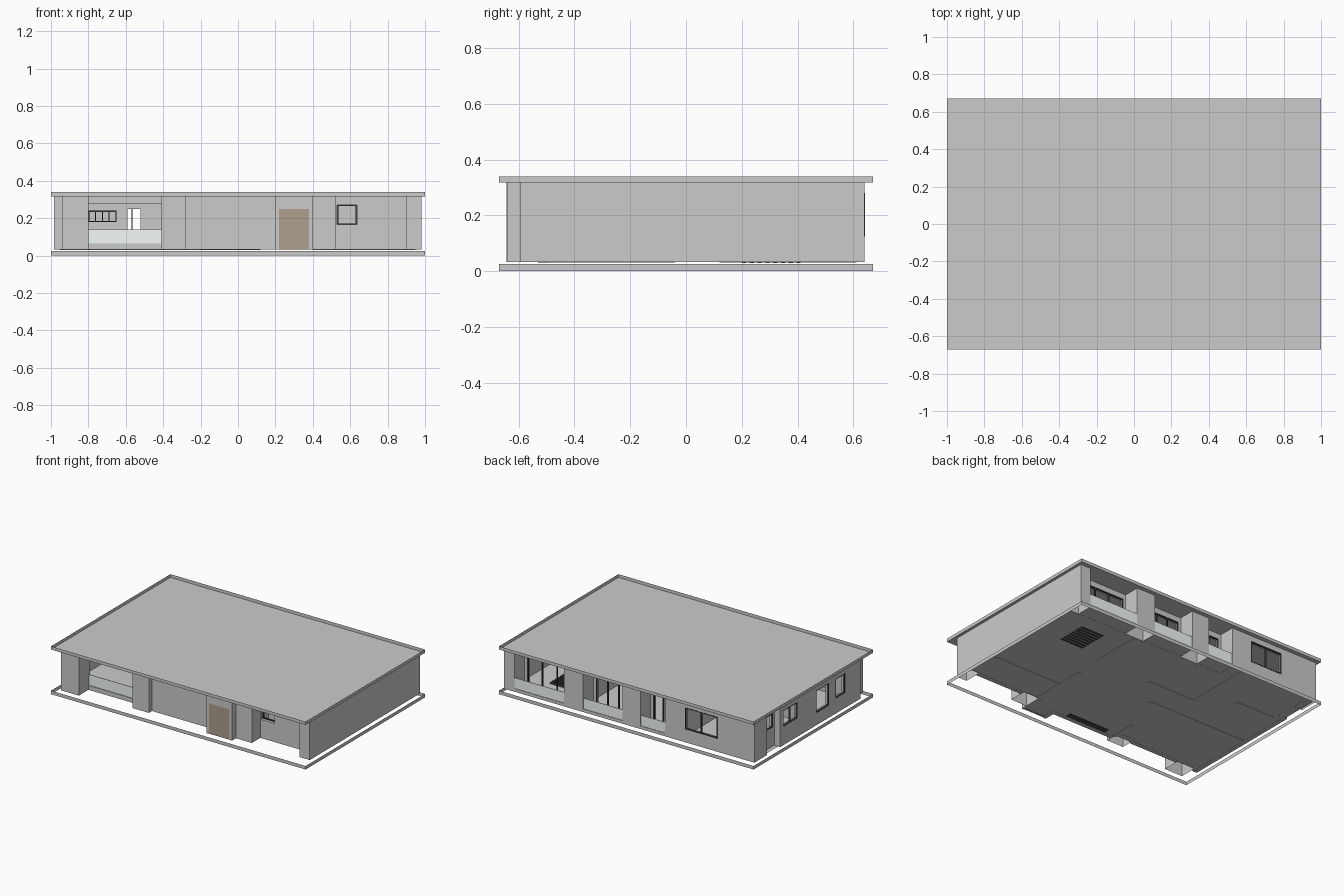
import bpy, bmesh

if "Cube" in bpy.data.objects:
    bpy.data.objects.remove(bpy.data.objects["Cube"])

FLOOR, CEIL = 0.033, 0.317

def material(name, color):
    m = bpy.data.materials.new(name)
    m.diffuse_color = color
    m.use_nodes = True
    m.node_tree.nodes["Principled BSDF"].inputs["Base Color"].default_value = m.diffuse_color
    return m

BROWN = material("door_brown", (0.42, 0.35, 0.27, 1))
DARK = material("frame_dark", (0.06, 0.06, 0.06, 1))
GLASS = material("glass_pale", (0.90, 0.96, 0.94, 1))

def finish(name, bm, mat=None):
    me = bpy.data.meshes.new(name)
    bm.to_mesh(me)
    bm.free()
    ob = bpy.data.objects.new(name, me)
    bpy.context.collection.objects.link(ob)
    if mat:
        me.materials.append(mat)
    return ob

def add_box(bm, x0, x1, y0, y1, z0, z1):
    r = bmesh.ops.create_cube(bm, size=1)
    for v in r["verts"]:
        v.co = ((x0 + x1) / 2 + v.co.x * (x1 - x0),
                (y0 + y1) / 2 + v.co.y * (y1 - y0),
                (z0 + z1) / 2 + v.co.z * (z1 - z0))
    return r["verts"]

def box(name, *b, mat=None):
    bm = bmesh.new()
    add_box(bm, *b)
    return finish(name, bm, mat)

def column(name, x0, x1, y0, y1, z0=FLOOR, z1=CEIL):
    """Hollow tube, open at top and bottom."""
    bm = bmesh.new()
    add_box(bm, x0, x1, y0, y1, z0, z1)
    bm.normal_update()
    bmesh.ops.delete(bm, geom=[f for f in bm.faces if abs(f.normal.z) > 0.5],
                     context='FACES_ONLY')
    return finish(name, bm)

def wall(name, axis, a0, a1, pos, holes=(), thick=0.03, z0=FLOOR):
    """Flat wall along an axis with rectangular holes, given thickness."""
    A = sorted({a0, a1, *[h[i] for h in holes for i in (0, 1)]})
    Z = sorted({z0, CEIL, *[h[i] for h in holes for i in (2, 3)]})
    put = lambda a, z: (a, pos, z) if axis == 'x' else (pos, a, z)
    bm = bmesh.new()
    for p, q in zip(A, A[1:]):
        for r, s in zip(Z, Z[1:]):
            m, n = (p + q) / 2, (r + s) / 2
            if any(h[0] < m < h[1] and h[2] < n < h[3] for h in holes):
                continue
            bm.faces.new([bm.verts.new(put(*c)) for c in ((p, r), (q, r), (q, s), (p, s))])
    bmesh.ops.remove_doubles(bm, verts=bm.verts, dist=1e-5)
    bmesh.ops.recalc_face_normals(bm, faces=bm.faces)
    ob = finish(name, bm)
    mod = ob.modifiers.new("thickness", 'SOLIDIFY')
    mod.thickness, mod.offset = thick, 0
    return ob

def frame(name, axis, hole, pos, panes=2, t=0.006):
    """Dark window frame with equally spaced mullions."""
    a0, a1, z0, z1 = hole
    bars = [(a0, a1, z0, z0 + t), (a0, a1, z1 - t, z1)]
    for i in range(panes + 1):
        a = a0 + (a1 - a0 - t) * i / panes
        bars.append((a, a + t, z0 + t, z1 - t))
    bm = bmesh.new()
    for p, q, r, s in bars:
        if axis == 'x':
            add_box(bm, p, q, pos - t, pos + t, r, s)
        else:
            add_box(bm, pos - t, pos + t, p, q, r, s)
    return finish(name, bm, DARK)

# Roof sheet, parapet band and base band
bm = bmesh.new()
bmesh.ops.create_grid(bm, x_segments=1, y_segments=1, size=1)
for v in bm.verts:
    v.co.y *= 0.67
    v.co.z = CEIL
finish("roof_sheet", bm)
column("roof_parapet", -1, 1, -0.67, 0.67, CEIL, 0.34)
column("base_band", -1, 1, -0.67, 0.67, 0, 0.025)

# Floor pieces, left open below the hollow columns
FLOORS = [(-0.97, 0.97, -0.47, 0.52), (-0.97, -0.28, 0.52, 0.63),
          (-0.09, 0.05, 0.52, 0.52), (-0.28, -0.09, 0.52, 0.63),
          (0.05, 0.36, 0.52, 0.63), (0.51, 0.9, 0.52, 0.63),
          (-0.97, 0.4, -0.52, -0.47), (-0.28, 0.4, -0.565, -0.52),
          (0.2, 0.4, -0.63, -0.565)]
bm = bmesh.new()
for x0, x1, y0, y1 in FLOORS:
    if y1 > y0:
        bm.faces.new([bm.verts.new((x, y, FLOOR + 0.001))
                      for x, y in ((x0, y0), (x1, y0), (x1, y1), (x0, y1))])
finish("floor", bm)

# Hollow columns: front, then back
for i, c in enumerate([(-0.94, -0.8, -0.643, -0.52), (-0.41, -0.28, -0.6, -0.48),
                       (0.4, 0.525, -0.595, -0.47), (0.9, 0.98, -0.595, -0.47),
                       (0.9, 0.98, 0.52, 0.64), (0.36, 0.51, 0.52, 0.64),
                       (-0.09, 0.05, 0.52, 0.64), (-0.985, -0.92, 0.5, 0.64)]):
    column(f"column_{i + 1}", *c)

# Right wall is plain
wall("right_wall", 'y', -0.47, 0.52, 0.965)

# Front walls, entrance and windows
big = (-0.8, -0.41, FLOOR, 0.275)
wall("front_living_wall", 'x', -0.8, -0.41, -0.52, [big])
wall("front_corner_wall", 'x', -0.985, -0.94, -0.535)
box("front_sill", -0.8, -0.41, -0.535, -0.505, FLOOR, 0.064)
box("front_glass_rail", -0.8, -0.41, -0.53, -0.526, 0.064, 0.14, mat=GLASS)
wall("front_middle_wall", 'x', -0.28, 0.2, -0.55)
door = (0.22, 0.38, FLOOR, 0.25)
wall("entrance_wall", 'x', 0.2, 0.4, -0.625, [door])
wall("entrance_left_side", 'y', -0.61, -0.535, 0.215)
wall("entrance_right_side", 'y', -0.61, -0.48, 0.385)
box("front_door", 0.22, 0.38, -0.637, -0.62, FLOOR, 0.25, mat=BROWN)
small = (0.53, 0.635, 0.165, 0.27)
wall("front_room_wall", 'x', 0.525, 0.9, -0.485, [small])
frame("front_room_window", 'x', small, -0.475, 1)

# Back wall with window, then three recessed balconies
bw = (-0.694, -0.44, 0.125, 0.28)
wall("back_wall", 'x', -0.92, -0.285, 0.625, [bw])
frame("back_window", 'x', bw, 0.635)
wall("back_balcony_side", 'y', 0.52, 0.61, -0.3)
for i, (a, b) in enumerate([(0.51, 0.9), (0.05, 0.36), (-0.285, -0.09)]):
    h = (a + 0.02, b - 0.02, 0.04, 0.28)
    wall(f"balcony_wall_{i + 1}", 'x', a, b, 0.51, [h])
    frame(f"balcony_window_{i + 1}", 'x', h, 0.52, 3 if i < 2 else 2)
    box(f"balcony_kerb_{i + 1}", a, b, 0.628, 0.64, FLOOR, 0.055)
    box(f"balcony_glass_{i + 1}", a, b, 0.632, 0.636, 0.055, 0.13, mat=GLASS)

# Left wall with three windows and a small recessed one
lw = [(0.155, 0.315, 0.165, 0.28), (-0.2, -0.05, 0.12, 0.28), (-0.38, -0.27, 0.14, 0.28)]
wall("left_wall", 'y', -0.55, 0.35, -0.97, lw)
for i, h in enumerate(lw):
    frame(f"left_window_{i + 1}", 'y', h, -0.978, 2 if i < 1 else 1)
rw = (0.37, 0.44, 0.17, 0.27)
wall("left_recess_wall", 'y', 0.35, 0.5, -0.925, [rw])
wall("left_recess_side", 'x', -0.97, -0.925, 0.335)
frame("left_recess_window", 'y', rw, -0.935, 1)

# Interior partitions
for i, (ax, a, b, p) in enumerate([
        ('x', 0.41, 0.95, -0.25), ('y', -0.47, -0.04, 0.41), ('y', 0.12, 0.5, 0.42),
        ('x', -0.4, 0.0, 0.14), ('y', 0.14, 0.61, -0.38), ('y', -0.53, -0.35, -0.28)]):
    wall(f"partition_{i + 1}", ax, a, b, p, thick=0.022, z0=0.031)
inner = (-0.59, -0.52, FLOOR, 0.25)
wall("living_back_partition", 'x', -0.955, -0.17, -0.05, [inner], 0.022, 0.031)
wall("bathroom_partition", 'x', -0.91, -0.6, 0.3, (), 0.022, 0.031)
frame("living_shelf", 'x', (-0.8, -0.65, 0.18, 0.24), -0.068, 4)

# Slatted bed base and rugs
bm = bmesh.new()
for i in range(8):
    add_box(bm, 0.6, 0.78, 0.2 + i * 0.028, 0.215 + i * 0.028, 0.03, 0.045)
finish("bed_slats", bm, DARK)
box("hall_rug", -0.2, 0.12, -0.53, -0.49, 0.031, 0.037, mat=DARK)
